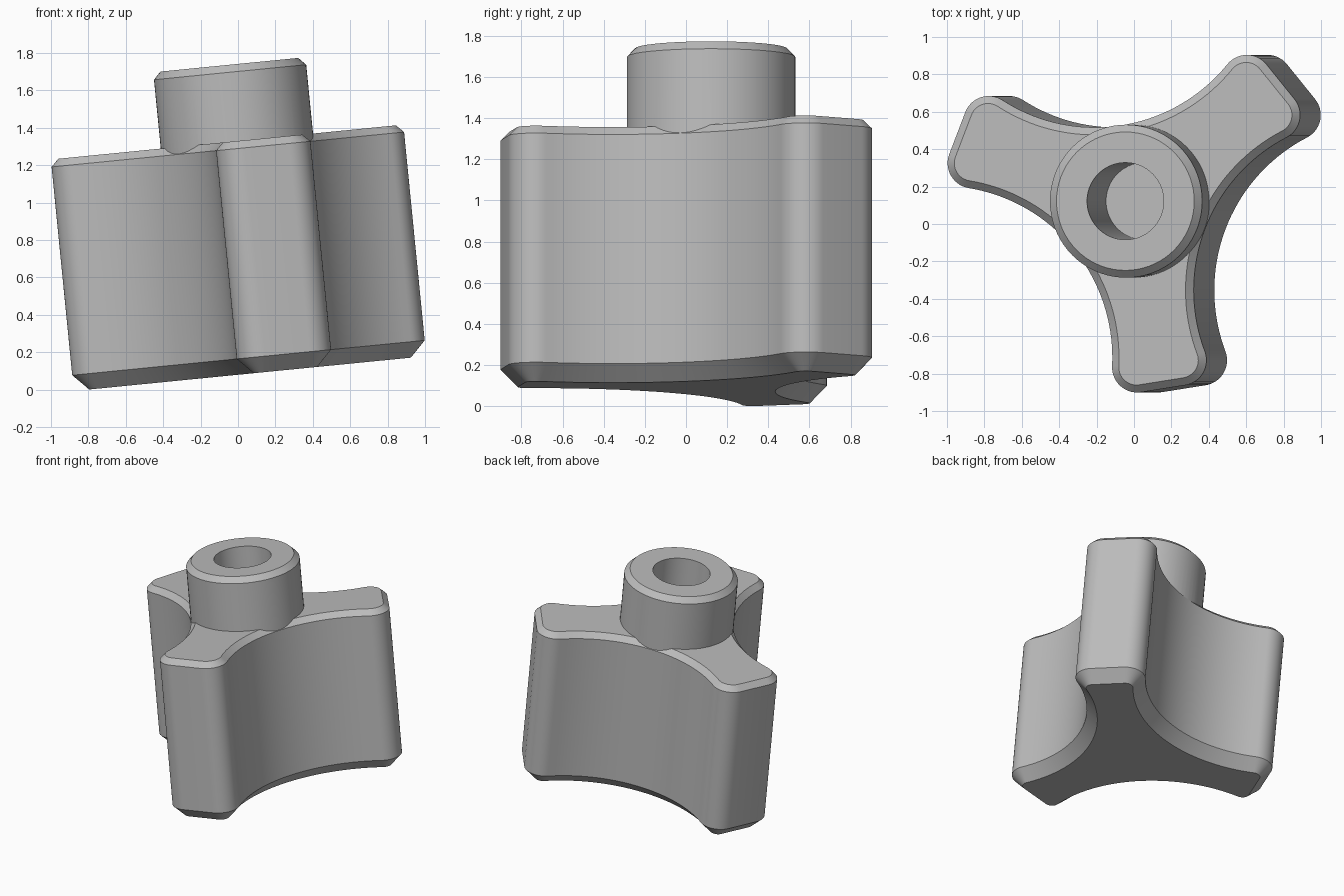
import bpy, bmesh
from math import sin, cos, pi, radians, atan2, hypot
from mathutils import Matrix

cube = bpy.data.objects.get("Cube")
if cube:
    bpy.data.objects.remove(cube, do_unlink=True)

grey = bpy.data.materials.new("plain grey")
grey.use_nodes = True
grey.diffuse_color = (0.5, 0.5, 0.5, 1)
grey.node_tree.nodes["Principled BSDF"].inputs["Base Color"].default_value = (0.5, 0.5, 0.5, 1)

# Lobe tip: two rounded corners at (REACH, +-HALF); concave flanks between lobes
REACH, HALF, CORNER, WAIST = 0.88, 0.12, 0.135, 0.411
HEADING = radians(39)
# Corner centre seen from the middle of a flank, and the flank arc tangent to it
CX = REACH * cos(pi / 3) + HALF * sin(pi / 3)
CY = REACH * sin(pi / 3) - HALF * cos(pi / 3)
GAP = CORNER - WAIST
FLANK_X = (CX * CX + CY * CY - GAP * GAP) / (2 * (CX + GAP))
FLANK_R = FLANK_X - WAIST


def arc(cx, cy, r, a, b, n):
    return [(cx + r * cos(a + (b - a) * i / n), cy + r * sin(a + (b - a) * i / n))
            for i in range(n + 1)]


def outline(inset):
    """Three-lobed outline, moved inward by inset."""
    touch = atan2(CY, CX - FLANK_X)
    r = CORNER - inset
    points = []
    for k in range(3):
        # flank from lower to upper lobe, then the two corners of the upper lobe
        part = arc(FLANK_X, 0, FLANK_R + inset, 2 * pi - touch, touch, 36)
        part += arc(CX, CY, r, touch - pi, pi / 3, 14)[1:]
        ex = REACH * cos(pi / 3) - HALF * sin(pi / 3)
        ey = REACH * sin(pi / 3) + HALF * cos(pi / 3)
        part += arc(ex, ey, r, pi / 3, 5 * pi / 3 - touch, 14)[:-1]
        turn = HEADING - pi / 3 + k * 2 * pi / 3
        points += [(x * cos(turn) - y * sin(turn), x * sin(turn) + y * cos(turn)) for x, y in part]
    return points


def circle(r):
    return arc(0, 0, r, 0, 2 * pi, 72)[:-1]


def stack(name, layers):
    """Closed solid through a stack of (outline, height) layers."""
    bm = bmesh.new()
    rings = [[bm.verts.new((x, y, z)) for x, y in pts] for pts, z in layers]
    for low, high in zip(rings, rings[1:]):
        for i in range(len(low)):
            bm.faces.new((low[i - 1], low[i], high[i], high[i - 1]))
    bm.faces.new(rings[0][::-1])
    bm.faces.new(rings[-1])
    bmesh.ops.recalc_face_normals(bm, faces=bm.faces)
    mesh = bpy.data.meshes.new(name)
    bm.to_mesh(mesh)
    bm.free()
    mesh.materials.append(grey)
    obj = bpy.data.objects.new(name, mesh)
    bpy.context.collection.objects.link(obj)
    return obj


def combine(target, tool, operation):
    mod = target.modifiers.new(operation, "BOOLEAN")
    mod.operation, mod.object, mod.solver = operation, tool, "EXACT"
    bpy.context.view_layer.objects.active = target
    bpy.ops.object.modifier_apply(modifier=mod.name)
    bpy.data.objects.remove(tool, do_unlink=True)


# Chamfered three-lobed grip, round boss and blind bore
grip = stack("knob_grip", [(outline(0.083), 0.079), (outline(0), 0.164),
                           (outline(0), 1.283), (outline(0.04), 1.323)])
boss = stack("boss", [(circle(0.409), 1.2), (circle(0.409), 1.693), (circle(0.37), 1.733)])
bore = stack("bore_cutter", [(circle(0.206), 0.70), (circle(0.206), 1.9)])
combine(grip, boss, "UNION")
combine(grip, bore, "DIFFERENCE")

# Place on the axis, then tilt the whole knob sideways
grip.data.transform(Matrix.Rotation(radians(-5.65), 4, "Y") @ Matrix.Translation((0.125, 0.122, 0)))

bpy.ops.object.select_all(action="DESELECT")
grip.select_set(True)
bpy.context.view_layer.objects.active = grip
bpy.ops.object.shade_smooth_by_angle(angle=radians(25))
